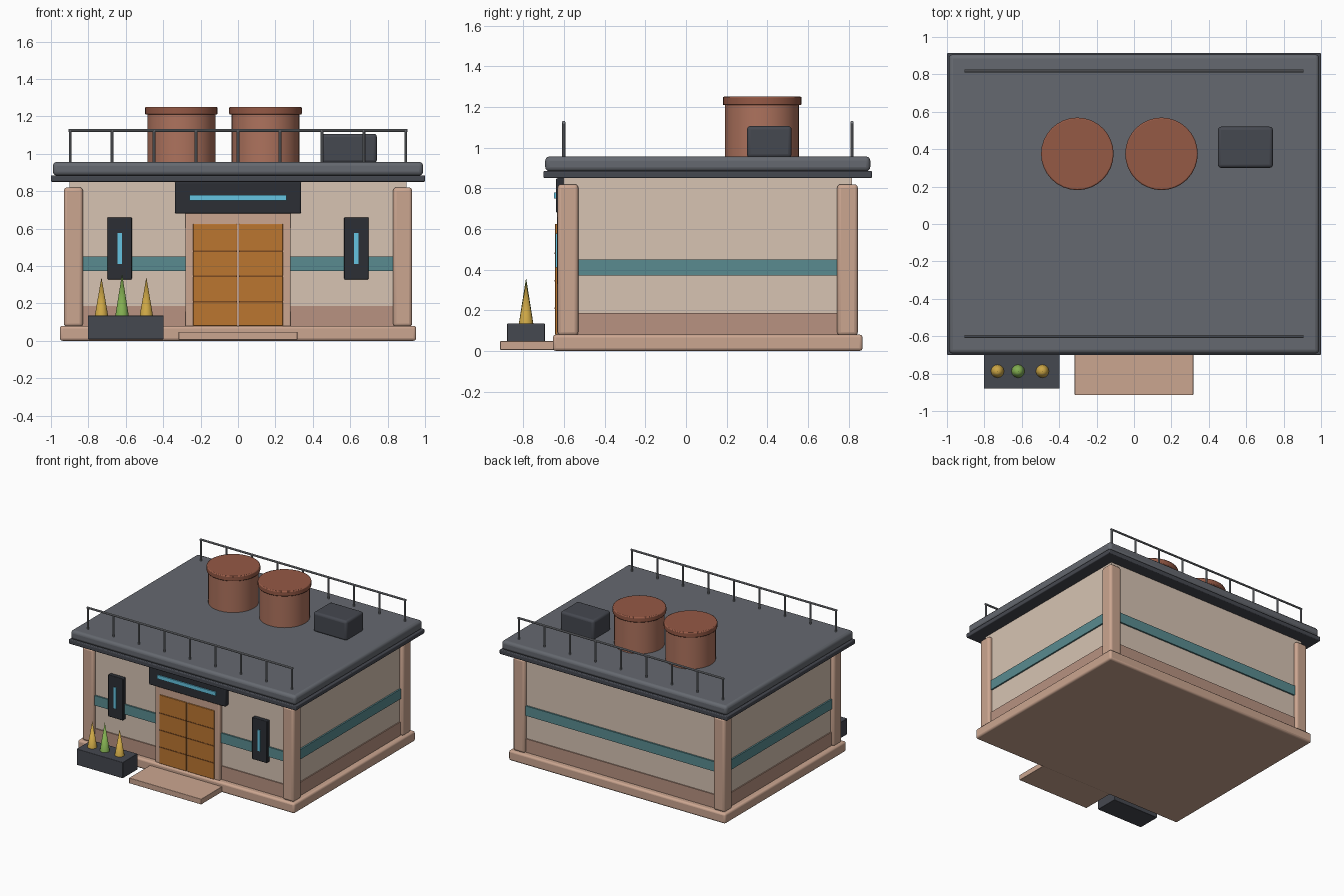
import bpy
from math import pi

if "Cube" in bpy.data.objects:
    bpy.data.objects.remove(bpy.data.objects["Cube"])

CY = 0.107  # building centre in depth


def mat(name, r, g, b):
    m = bpy.data.materials.new(name)
    m.diffuse_color = (r, g, b, 1)
    m.use_nodes = True
    m.node_tree.nodes["Principled BSDF"].inputs["Base Color"].default_value = m.diffuse_color
    return m


WALL = mat("plaster", 0.68, 0.55, 0.45)
TRIM = mat("sandstone", 0.60, 0.38, 0.28)
DADO = mat("dado", 0.48, 0.29, 0.22)
TEAL = mat("teal", 0.10, 0.26, 0.28)
ROOF = mat("slate", 0.13, 0.14, 0.16)
DARK = mat("charcoal", 0.06, 0.065, 0.08)
BLACK = mat("sign_black", 0.025, 0.028, 0.035)
BLUE = mat("glow_blue", 0.13, 0.55, 0.75)
WOOD = mat("orange_wood", 0.50, 0.18, 0.03)
GROOVE = mat("groove", 0.2, 0.07, 0.015)
CLAY = mat("clay", 0.42, 0.17, 0.11)
LID = mat("clay_lid", 0.30, 0.10, 0.06)
STEEL = mat("steel", 0.22, 0.23, 0.25)
GOLD = mat("gold_leaf", 0.60, 0.38, 0.06)
GREEN = mat("green_leaf", 0.22, 0.42, 0.08)


def finish(name, m, bevel=0, segs=3):
    o = bpy.context.object
    o.name = name
    o.data.materials.append(m)
    if bevel:
        b = o.modifiers.new("bevel", 'BEVEL')
        b.width, b.segments, b.limit_method = bevel, segs, 'ANGLE'
    bpy.ops.object.shade_smooth_by_angle()
    return o


def box(name, x, y, z, m, bevel=0):
    bpy.ops.mesh.primitive_cube_add(size=1, location=[sum(r) / 2 for r in (x, y, z)])
    bpy.context.object.scale = [r[1] - r[0] for r in (x, y, z)]
    bpy.ops.object.transform_apply(location=False, rotation=False)
    return finish(name, m, bevel)


def cyl(name, r, loc, h, m, bevel=0, rot=(0, 0, 0), n=32):
    bpy.ops.mesh.primitive_cylinder_add(vertices=n, radius=r, depth=h, location=loc, rotation=rot)
    return finish(name, m, bevel, 2)


def slab(name, hx, hy, z, m, bevel=0):
    return box(name, (-hx, hx), (CY - hy, CY + hy), z, m, bevel)


# Shell: plinth, walls, wall bands, roof slabs
slab("plinth", 0.953, 0.762, (0, 0.08), TRIM, 0.015)
slab("walls", 0.90, 0.71, (0.07, 0.86), WALL)
slab("dado_band", 0.908, 0.718, (0.07, 0.187), DADO)
slab("teal_band", 0.912, 0.722, (0.372, 0.45), TEAL)
slab("roof_lower", 1.0, 0.808, (0.85, 0.885), DARK, 0.006)
slab("roof_upper", 0.99, 0.80, (0.883, 0.957), ROOF, 0.022)

# Corner columns
for sx in (-1, 1):
    for sy in (-1, 1):
        x, y = sx * 0.88, CY + sy * 0.688
        box("corner_column", (x - 0.051, x + 0.051), (y - 0.051, y + 0.051), (0.075, 0.82), TRIM, 0.018)

# Doorway: frame, twin leaves with panel grooves, step
box("door_frame", (-0.282, 0.282), (-0.636, -0.59), (0.075, 0.685), TRIM, 0.006)
for s in (-1, 1):
    xs = sorted((s * 0.005, s * 0.24))
    box("door_leaf", xs, (-0.644, -0.62), (0.08, 0.625), WOOD, 0.003)
    for z in (0.21, 0.345, 0.48):
        box("door_groove", xs, (-0.646, -0.63), (z - 0.004, z + 0.004), GROOVE)
box("entry_step", (-0.317, 0.317), (-0.915, -0.63), (0.005, 0.048), TRIM, 0.003)

# Sign board over the door and the two wall lamps
box("sign_board", (-0.337, 0.337), (-0.64, -0.59), (0.68, 0.85), BLACK, 0.008)
box("sign_light", (-0.258, 0.258), (-0.649, -0.63), (0.75, 0.78), BLUE)
for x in (-0.633, 0.633):
    box("lamp_panel", (x - 0.065, x + 0.065), (-0.636, -0.59), (0.328, 0.66), BLACK, 0.005)
    box("lamp_light", (x - 0.012, x + 0.012), (-0.642, -0.62), (0.41, 0.577), BLUE)

# Planter with spiky plants
box("planter", (-0.803, -0.397), (-0.88, -0.695), (0.008, 0.135), DARK, 0.004)
for x, top, m in ((-0.73, 0.34, GOLD), (-0.62, 0.36, GREEN), (-0.49, 0.34, GOLD)):
    h = top - 0.12
    bpy.ops.mesh.primitive_cone_add(vertices=12, radius1=0.038, depth=h, location=(x, -0.787, 0.12 + h / 2))
    finish("plant_spike", m)

# Rooftop tanks and equipment box
for x in (-0.303, 0.147):
    cyl("tank_body", 0.182, (x, 0.375, 1.08), 0.26, CLAY)
    cyl("tank_lid", 0.194, (x, 0.375, 1.23), 0.042, LID, 0.007)
box("roof_unit", (0.448, 0.743), (0.30, 0.52), (0.95, 1.107), DARK, 0.018)

# Front and back railings
for y in (-0.602, 0.817):
    cyl("handrail", 0.008, (0, y, 1.125), 1.81, STEEL, rot=(0, pi / 2, 0), n=10)
    for i in range(9):
        cyl("rail_post", 0.008, (-0.897 + i * 0.22425, y, 1.04), 0.175, STEEL, n=10)
